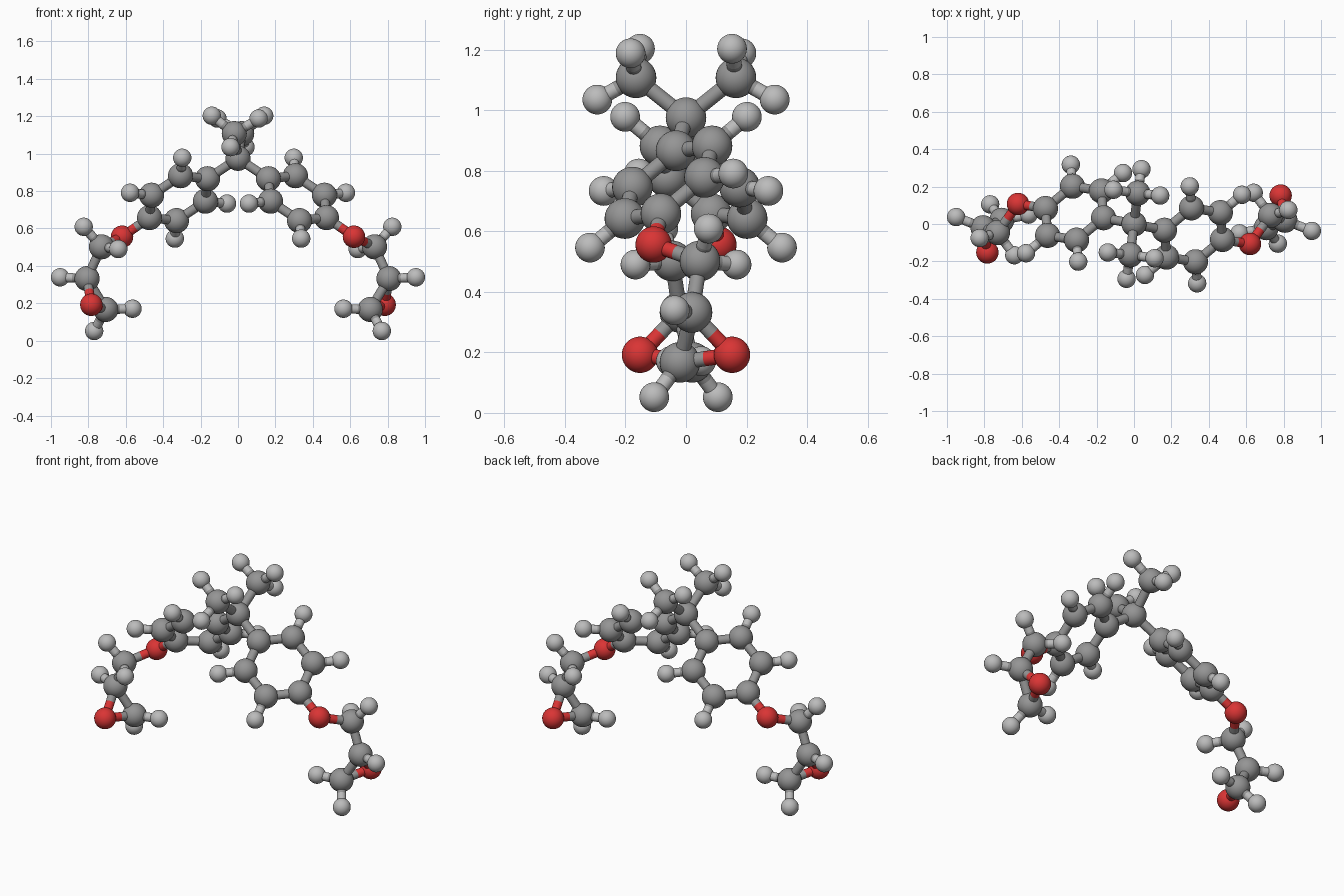
import bpy, bmesh
from mathutils import Vector as V

if "Cube" in bpy.data.objects:
    bpy.data.objects.remove(bpy.data.objects["Cube"])

RADIUS = {"C": 0.067, "O": 0.06, "H": 0.049}
BOND_R = 0.025
NAME = {"C": "carbon", "O": "oxygen", "H": "hydrogen"}
COLOR = {"C": (0.3, 0.3, 0.3, 1), "O": (0.7, 0.035, 0.035, 1), "H": (0.5, 0.5, 0.5, 1)}


def material(kind):
    m = bpy.data.materials.new(NAME[kind] + "_colour")
    m.diffuse_color = COLOR[kind]
    m.use_nodes = True
    m.node_tree.nodes["Principled BSDF"].inputs["Base Color"].default_value = m.diffuse_color
    return m


def template(kind, shape, mat):
    bm = bmesh.new()
    if shape == "atom":
        bmesh.ops.create_uvsphere(bm, u_segments=32, v_segments=20, radius=RADIUS[kind])
    else:
        bmesh.ops.create_cone(bm, cap_ends=True, segments=24, radius1=BOND_R, radius2=BOND_R, depth=1)
    for f in bm.faces:
        f.smooth = len(f.verts) <= 4
    me = bpy.data.meshes.new(f"{NAME[kind]}_{shape}")
    bm.to_mesh(me)
    bm.free()
    me.materials.append(mat)
    return me


MATS = {k: material(k) for k in "COH"}
MESH = {(k, s): template(k, s, MATS[k]) for k in "COH" for s in ("atom", "bond")}


def place(name, mesh, loc):
    ob = bpy.data.objects.new(name, mesh)
    ob.location = loc
    bpy.context.collection.objects.link(ob)
    return ob


def half_bond(kind, start, end):
    ob = place(NAME[kind] + "_bond", MESH[kind, "bond"], (start + end) / 2)
    ob.rotation_mode = "QUATERNION"
    ob.rotation_quaternion = (end - start).to_track_quat("Z", "Y")
    ob.scale.z = (end - start).length


# One arm: name -> (element, position, atom it is bonded to)
centre = V((0, 0, 0.975))
arm = {
    "methyl": ("C", V((0.02, 0.165, 1.107)), "core"),
    "methyl_h1": ("H", V((0.04, 0.293, 1.035)), "methyl"),
    "methyl_h2": ("H", V((0.14, 0.152, 1.203)), "methyl"),
    "methyl_h3": ("H", V((-0.11, 0.183, 1.188)), "methyl"),
}

# Benzene ring from its centre and two neighbouring corners
mid = V((0.318, -0.058, 0.762))
a, b = V((-0.155, 0.025, 0.104)), V((-0.011, 0.144, 0.12))
for i, v in enumerate((a, b, b - a, -a, -b, a - b)):
    arm[f"ring{i}"] = ("C", mid + v, f"ring{i - 1}" if i else "core")
    if i not in (0, 3):
        arm[f"ring_h{i}"] = ("H", mid + v * 1.8, f"ring{i}")

# Ether link and three-membered oxygen ring at the end
arm |= {
    "ether": ("O", V((0.62, -0.107, 0.556)), "ring3"),
    "link": ("C", V((0.73, 0.046, 0.502)), "ether"),
    "link_h1": ("H", V((0.825, 0.075, 0.609)), "link"),
    "link_h2": ("H", V((0.64, 0.167, 0.49)), "link"),
    "tip": ("C", V((0.807, 0.02, 0.332)), "link"),
    "tip_h": ("H", V((0.951, -0.037, 0.339)), "tip"),
    "tip_o": ("O", V((0.784, 0.152, 0.192)), "tip"),
    "end": ("C", V((0.707, -0.02, 0.167)), "tip"),
    "end_h1": ("H", V((0.769, -0.105, 0.052)), "end"),
    "end_h2": ("H", V((0.564, -0.05, 0.171)), "end"),
}
bonds = [(n, d[2]) for n, d in arm.items()] + [("ring5", "ring0"), ("end", "tip_o")]

# Central carbon, then the arm and its half-turn copy about z
place("core_carbon", MESH["C", "atom"], centre)
for side, s in (("right", 1), ("left", -1)):
    pos = {n: ("C" if n == "core" else arm[n][0], centre if n == "core" else V((s * arm[n][1].x, s * arm[n][1].y, arm[n][1].z)))
           for n in ["core", *arm]}
    for n in arm:
        k, p = pos[n]
        place(f"{side}_{n}_{NAME[k]}", MESH[k, "atom"], p)
    # Each bond changes colour halfway
    for n1, n2 in bonds:
        (k1, p1), (k2, p2) = pos[n1], pos[n2]
        m = (p1 + p2) / 2
        half_bond(k1, p1, m)
        half_bond(k2, p2, m)
